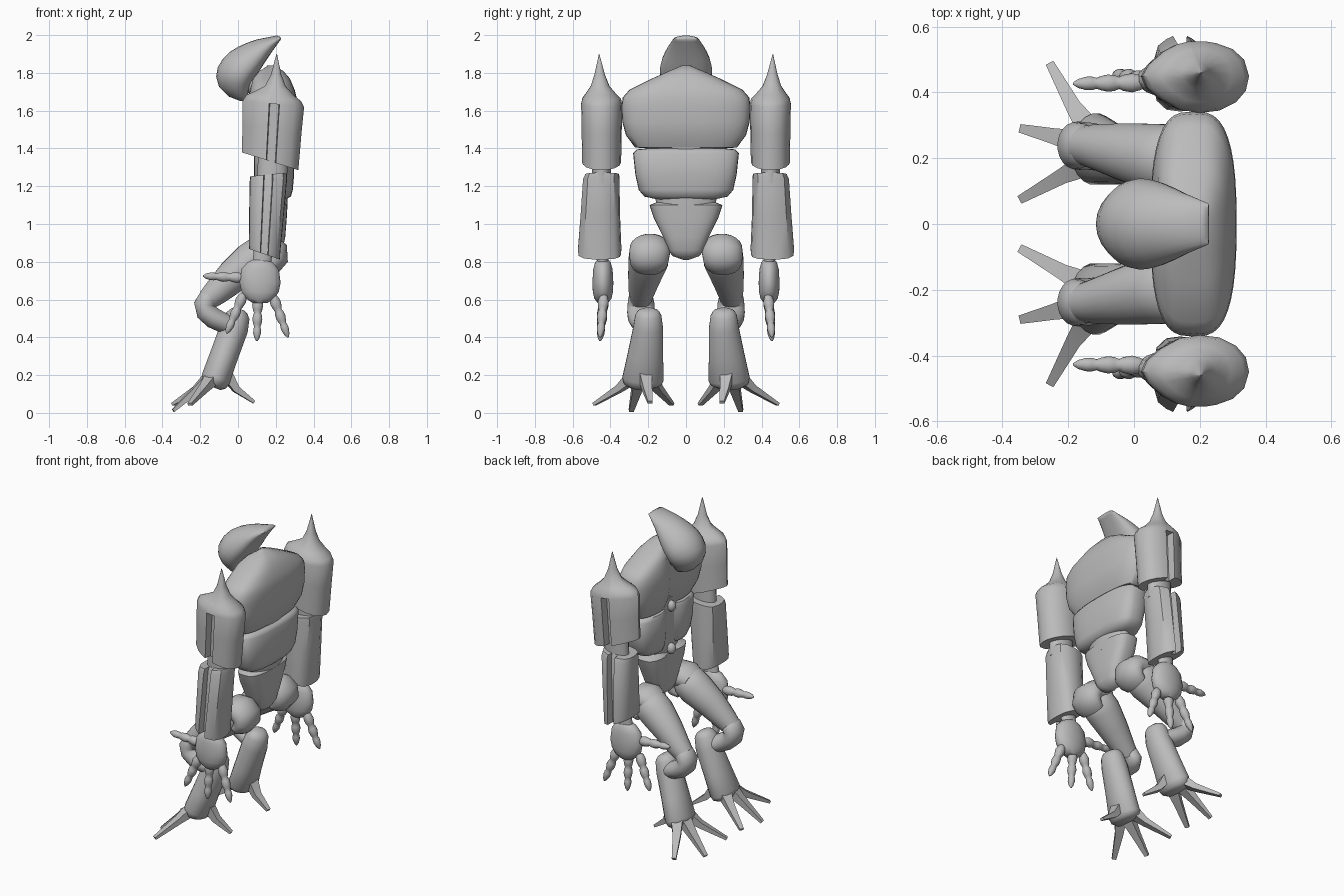
import bpy, bmesh, math
from mathutils import Vector as V

grey = bpy.data.materials.new("plain_grey")
grey.diffuse_color = (0.5, 0.5, 0.5, 1)


def loft(name, rings, mirror=False, angle=40):
    """Skin a list of equal-length point rings, cap both ends."""
    bm = bmesh.new()
    vs = [[bm.verts.new(p) for p in r] for r in rings]
    n = len(vs[0])
    for a, b in zip(vs, vs[1:]):
        for i in range(n):
            j = (i + 1) % n
            bm.faces.new((a[i], a[j], b[j], b[i]))
    bm.faces.new(vs[0])
    bm.faces.new(vs[-1])
    bmesh.ops.remove_doubles(bm, verts=bm.verts, dist=1e-5)
    bmesh.ops.recalc_face_normals(bm, faces=bm.faces)
    me = bpy.data.meshes.new(name)
    bm.to_mesh(me)
    bm.free()
    me.materials.append(grey)
    ob = bpy.data.objects.new(name, me)
    bpy.context.collection.objects.link(ob)
    bpy.ops.object.select_all(action='DESELECT')
    ob.select_set(True)
    bpy.context.view_layer.objects.active = ob
    bpy.ops.object.shade_smooth_by_angle(angle=math.radians(angle))
    if mirror:
        m = ob.modifiers.new("both_sides", 'MIRROR')
        m.use_axis = (False, True, False)
    return ob


def tube(name, path, ref=(0, 1, 0), n=20, mirror=True, angle=50):
    """Path entries: (x, y, z, radius along ref, radius across)."""
    pts = [V(p[:3]) for p in path]
    rings = []
    for i, p in enumerate(path):
        t = (pts[min(i + 1, len(pts) - 1)] - pts[max(i - 1, 0)]).normalized()
        s = V(ref) - t * V(ref).dot(t)
        s.normalize()
        u = t.cross(s)
        k = 1.41 if n == 4 else 1
        rings.append([pts[i] + s * (k * p[3] * math.cos(a)) + u * (k * p[4] * math.sin(a))
                      for a in [2 * math.pi * (j + .5) / n for j in range(n)]])
    return loft(name, rings, mirror, angle)


def ball(name, c, r, mirror=False):
    rings = []
    for i in range(11):
        f = math.pi * (i + .02) / 10.04
        rings.append([(c[0] + r[0] * math.sin(f) * math.cos(a), c[1] + r[1] * math.sin(f) * math.sin(a),
                       c[2] + r[2] * math.cos(f)) for a in [math.pi * j / 10 for j in range(20)]])
    return loft(name, rings, mirror, 60)


def body(name, levels, crease, n=40):
    """Levels: (z, half width, front x, back x); front has a centre crease."""
    rings = []
    for z, w, xf, xb in levels:
        ring = []
        for j in range(n):
            a = 2 * math.pi * j / n
            c, s = math.cos(a), math.sin(a)
            y = w * math.copysign(abs(s) ** .75, s)
            x = (xf + xb) / 2 + (xb - xf) / 2 * math.copysign(abs(c) ** .65, c)
            if c < 0:
                x += crease * math.exp(-(y / .06) ** 2)
            ring.append((x, y, z))
        rings.append(ring)
    return loft(name, rings, angle=50)


# torso segments
body("chest", [(1.40, .20, .12, .25), (1.405, .27, .10, .27), (1.47, .318, .07, .30), (1.54, .337, .055, .31),
               (1.62, .342, .05, .312), (1.67, .335, .052, .31), (1.71, .30, .06, .30), (1.77, .18, .07, .275),
               (1.81, .09, .09, .24), (1.84, .02, .12, .19)], .04)
body("abdomen", [(1.13, .15, .13, .25), (1.145, .22, .10, .28), (1.18, .25, .09, .29), (1.26, .268, .08, .297),
                 (1.375, .28, .08, .297), (1.395, .26, .09, .285), (1.40, .2, .12, .26)], .05)
body("pelvis", [(1.125, .13, .13, .23), (1.10, .193, .09, .262), (1.03, .17, .09, .258), (.93, .12, .10, .25),
                (.86, .095, .11, .235), (.83, .07, .12, .22), (.81, .015, .14, .18)], .03)
tube("spine", [(.19, 0, 1.05, .14, .07), (.19, 0, 1.25, .2, .08), (.19, 0, 1.45, .2, .08)], mirror=False)
for z in (1.40, 1.125):
    ball("front_joint", (.105, 0, z), (.028, .028, .035))
tube("neck", [(.14, 0, 1.70, .07, .06), (.06, 0, 1.75, .06, .05), (0, 0, 1.77, .06, .05)], mirror=False)

# swept-back head: front x,z / back x,z / half width
head = [(.225, 1.99, .228, 1.978, .062), (.205, 1.998, .218, 1.965, .068), (.10, 1.977, .175, 1.905, .096),
        (.05, 1.96, .145, 1.86, .114), (0, 1.938, .12, 1.82, .128), (-.045, 1.91, .10, 1.79, .136),
        (-.08, 1.875, .08, 1.765, .139), (-.107, 1.83, .068, 1.742, .134), (-.116, 1.78, .06, 1.722, .12),
        (-.10, 1.725, .055, 1.70, .096), (-.05, 1.675, .052, 1.672, .065), (.015, 1.65, .05, 1.65, .03)]
rings = []
for xf, zf, xb, zb, w in head:
    ring = []
    for j in range(24):
        a = 2 * math.pi * j / 24
        c = (.5 + .5 * math.cos(a)) ** 1.4
        ring.append((xb + (xf - xb) * c, w * math.sin(a), zb + (zf - zb) * c))
    rings.append(ring)
loft("head", rings, angle=60)


def plate(name, outline, notch, levels, centre):
    """Armour sleeve with a vertical slot; levels: (z, z slope, scale x, scale y, shift x, shift y, slot)."""
    x0, x1, yo, yi = notch
    rings = []
    for z, slope, sx, sy, dx, dy, slot in levels:
        d = yi if slot else yo
        pts = outline + [(x1, yo), (x1 - .004, d), (x0 + .004, d), (x0, yo)]
        rings.append([(centre[0] + (x - centre[0]) * sx + dx, centre[1] + (y - centre[1]) * sy + dy,
                       z + slope * (x - centre[0])) for x, y in pts])
    loft(name, rings, True, 38)


# spiked shoulder sleeves
plate("shoulder_sleeve",
      [(.13, .546), (.09, .525), (.045, .485), (.025, .45), (.04, .415), (.08, .38), (.14, .347), (.20, .338),
       (.26, .345), (.31, .37), (.34, .405), (.35, .45), (.335, .50), (.30, .532), (.25, .55)],
      (.165, .22, .555, .505),
      [(1.33, -.29, .92, .95, -.018, 0, 1), (1.50, -.15, .96, .98, -.008, 0, 1), (1.635, -.1, 1, 1, 0, 0, 1),
       (1.635, -.1, 1, 1, 0, 0, 0), (1.665, -.1, .9, .94, 0, 0, 0), (1.69, -.06, .66, .74, 0, .004, 0),
       (1.73, 0, .34, .46, .005, .008, 0), (1.79, 0, .17, .26, .008, .01, 0), (1.9, 0, .01, .01, .01, .013, 0)],
      (.195, .447))
# forearm sleeves
plate("forearm_sleeve",
      [(.11, .537), (.08, .52), (.064, .48), (.062, .43), (.075, .38), (.11, .357), (.16, .352),
       (.21, .357), (.245, .38), (.26, .43), (.258, .48), (.24, .52), (.20, .54)],
      (.135, .185, .545, .505),
      [(.84, -.28, .82, 1.17, -.02, .008, 1), (.87, -.2, .84, 1.19, -.02, .008, 1), (1.05, 0, .93, 1.08, -.01, .005, 1),
       (1.235, .1, 1, 1, 0, 0, 1), (1.262, .1, .97, .93, 0, -.005, 1)],
      (.16, .447))
tube("elbow", [(.18, .447, 1.22, .05, .08), (.185, .447, 1.36, .05, .08)])
tube("wrist", [(.135, .445, .88, .03, .05), (.125, .44, .78, .032, .05)])

# hands with beaded fingers
tube("hand", [(.12, .44, .812, .03, .04), (.12, .44, .795, .042, .07), (.118, .44, .76, .052, .1),
              (.117, .44, .69, .056, .11), (.117, .44, .64, .054, .1), (.117, .44, .605, .046, .075),
              (.117, .44, .582, .028, .04)])
beads = [(0, .018), (.06, .024), (.17, .030), (.29, .025), (.35, .019), (.42, .025), (.51, .027), (.61, .022),
         (.67, .017), (.73, .021), (.82, .021), (.93, .014), (1, .004)]
for name, a, b in (("thumb", (.03, .43, .715), (-.185, .427, .725)), ("finger_front", (.03, .435, .63), (-.06, .455, .42)),
                   ("finger_middle", (.105, .435, .61), (.1, .455, .38)), ("finger_back", (.185, .435, .62), (.265, .455, .4))):
    a, b = V(a), V(b)
    tube(name, [(*a.lerp(b, t), r, r) for t, r in beads], n=12)

# legs: curved hip cap running into a tapered thigh
tube("hip", [(.08, .19, .86, .09, .06), (.12, .19, .875, .105, .075), (.165, .19, .873, .108, .078),
             (.195, .192, .85, .108, .075), (.2, .195, .815, .105, .066), (.18, .197, .785, .098, .055),
             (.15, .2, .77, .085, .045)])
tube("thigh", [(.15, .195, .86, .09, .075), (.12, .195, .84, .106, .1), (.07, .20, .80, .106, .105),
               (-.03, .22, .72, .088, .09), (-.12, .236, .635, .068, .07), (-.16, .24, .60, .058, .058)])
tube("knee", [(-.13, .24, .625, .045, .04), (-.155, .24, .607, .066, .056), (-.178, .238, .575, .072, .056),
              (-.168, .238, .535, .074, .056), (-.13, .236, .502, .072, .056), (-.085, .226, .48, .068, .054),
              (-.03, .21, .46, .06, .05)])
tube("shin", [(.012, .2, .55, .03, .022), (.008, .2, .54, .055, .045), (0, .2, .515, .07, .064),
              (-.02, .2, .45, .08, .076), (-.075, .215, .3, .096, .076), (-.118, .228, .18, .11, .078),
              (-.128, .23, .155, .1, .07), (-.135, .23, .137, .07, .045)])
# clawed feet
for name, pts in (("toe_outer", [(-.13, .28, .19), (-.18, .35, .13), (-.255, .487, .045)]),
                  ("toe_middle", [(-.15, .245, .19), (-.235, .265, .11), (-.343, .29, .012)]),
                  ("toe_inner", [(-.14, .185, .19), (-.21, .15, .13), (-.345, .075, .045)]),
                  ("heel_spur", [(-.07, .22, .215), (-.01, .205, .125), (.085, .19, .057)])):
    tube(name, [(*p, h, w) for p, h, w in zip(pts, (.03, .018, .008), (.036, .024, .013))],
         ref=(0, 0, 1), n=4, angle=30)
